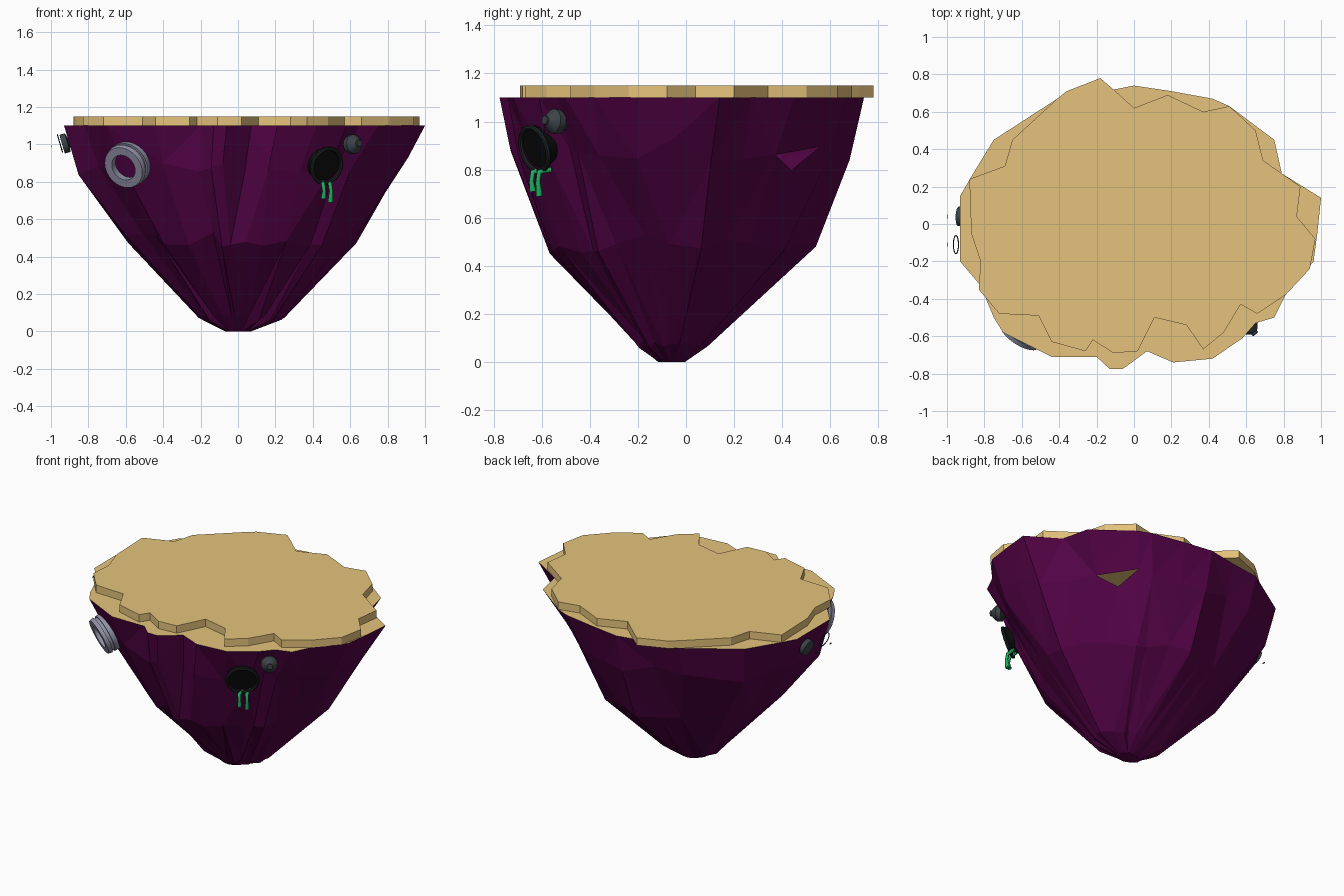
import bpy, bmesh, math, random
from mathutils import Vector

if "Cube" in bpy.data.objects:
    bpy.data.objects.remove(bpy.data.objects["Cube"])
random.seed(4)


def material(name, r, g, b):
    m = bpy.data.materials.new(name)
    m.diffuse_color = (r, g, b, 1)
    m.use_nodes = True
    m.node_tree.nodes["Principled BSDF"].inputs["Base Color"].default_value = m.diffuse_color
    return m


PURPLE = material("purple rock", .088, .001, .062)
SAND = material("sand", .78, .54, .20)
STEEL = material("pale steel", .28, .28, .38)
IRON = material("dark iron", .045, .055, .062)
RUBBER = material("black rim", .012, .016, .016)
BLACK = material("black hole", .003, .003, .003)
GREEN = material("green slime", .012, .40, .11)


def finish(bm, name, mats, smooth=False):
    me = bpy.data.meshes.new(name)
    bm.to_mesh(me)
    bm.free()
    for m in mats:
        me.materials.append(m)
    for p in me.polygons:
        p.use_smooth = smooth
    ob = bpy.data.objects.new(name, me)
    bpy.context.collection.objects.link(ob)
    if smooth:
        bpy.context.view_layer.objects.active = ob
        ob.select_set(True)
        bpy.ops.object.shade_smooth_by_angle(angle=math.radians(35))
        ob.select_set(False)
    return ob


def lathe(name, profile, loc, axis, mat, n=24, closed=False):
    """Spin (radius, height) points about an axis."""
    bm = bmesh.new()
    rot = Vector(axis).to_track_quat('Z', 'Y')
    rings = []
    for r, h in profile:
        rings.append([bm.verts.new(Vector(loc) + rot @ Vector((
            r * math.cos(math.tau * i / n), r * math.sin(math.tau * i / n), h)))
            for i in range(n)])
    pairs = list(zip(rings, rings[1:]))
    if closed:
        pairs.append((rings[-1], rings[0]))
    for a, b in pairs:
        for i in range(n):
            j = (i + 1) % n
            bm.faces.new((a[i], a[j], b[j], b[i]))
    if not closed:
        bm.faces.new(rings[0][::-1])
        bm.faces.new(rings[-1])
    bmesh.ops.recalc_face_normals(bm, faces=bm.faces)
    return finish(bm, name, [mat], True)


def torus(name, R, r, loc, axis, mat):
    prof = [(R + r * math.cos(math.tau * k / 8), r * math.sin(math.tau * k / 8)) for k in range(8)]
    return lathe(name, prof, loc, axis, mat, 28, True)


# Rock: ragged rim, then rings shrinking towards the tip
rim = [(1, .14), (.79, .27), (.75, .45), (.51, .63), (.42, .67), (.2, .71), (0, .74),
       (-.2, .7), (-.41, .67), (-.75, .45), (-.86, .27), (-.93, .15), (-.93, -.2),
       (-.82, -.33), (-.75, -.5), (-.70, -.58), (-.44, -.71), (-.2, -.71), (-.13, -.775),
       (-.06, -.775), (.07, -.68), (.21, -.74), (.42, -.72), (.58, -.61), (.65, -.53),
       (.75, -.5), (.81, -.38), (.96, -.2), (.98, -.05)]
# z, centre x, centre y, radius x, radius y, share of raggedness, diagonal pinch
levels = [(.87, 0, -.02, .87, .70, .45, .055), (.49, .015, -.035, .63, .545, .3, .085),
          (.075, .02, -.055, .228, .15, .3, .04), (0, 0, -.06, .07, .055, 0, 0)]
bm = bmesh.new()
rings = [[bm.verts.new((x, y, 1.1)) for x, y in rim]]
for li, (z, cx, cy, rx, ry, mix, pinch) in enumerate(levels):
    ring = []
    for x, y in rim:
        a = math.atan2(y / .76, (x - .03) / .965)
        rough = math.hypot(y / .76, (x - .03) / .965)
        k = (1 - mix) + mix * rough + random.uniform(-.03, .02) * (li < 3)
        if not (x < 0 and y > 0):
            k -= pinch * math.sin(2 * a) ** 2
        dz = random.uniform(-.04, .04) if li < 2 else random.uniform(-.02, .02) * (li < 3)
        ring.append(bm.verts.new((cx + rx * k * math.cos(a), cy + ry * k * math.sin(a), z + dz)))
    rings.append(ring)
# bulges at the right and back, ledge at the back
rings[1][28].co = (.91, -.05, .93)
rings[1][6].co = (0, .68, .84)
rings[1][20].co.y += .05
rings[2][6].co = (0, .54, .48)
n = len(rim)
for a, b in zip(rings, rings[1:]):
    for i in range(n):
        j = (i + 1) % n
        f = bm.faces.new((a[i], b[i], b[j], a[j]))
        if a is rings[1] and i == 2:
            holed = f
bm.faces.new(rings[-1][::-1])
cap = bm.faces.new(rings[0])
cap.material_index = 1
# small hole in the back right wall
poked = bmesh.ops.poke(bm, faces=[holed])
top_mid = (rings[1][2].co + rings[1][3].co) / 2
low_mid = (rings[2][2].co + rings[2][3].co) / 2
poked["verts"][0].co = top_mid.lerp(low_mid, .2)
gone = max(poked["faces"], key=lambda t: t.calc_center_median().z)
bmesh.ops.delete(bm, geom=[gone], context='FACES_ONLY')
bmesh.ops.triangulate(bm, faces=bm.faces)
finish(bm, "rock", [PURPLE, SAND])

# Sand slab on top
slab = [(.97, -.08), (.87, .04), (.89, .2), (.79, .27), (.69, .34), (.65, .5), (.51, .63),
        (.37, .6), (.18, .69), (0, .62), (-.11, .72), (-.18, .78), (-.36, .71), (-.41, .67),
        (-.65, .45), (-.69, .31), (-.88, .24), (-.87, -.05), (-.82, -.2), (-.83, -.35),
        (-.72, -.48), (-.51, -.49), (-.44, -.63), (-.26, -.68), (-.22, -.62), (-.11, -.69),
        (.02, -.68), (.11, -.5), (.28, -.54), (.37, -.67), (.48, -.58), (.57, -.43),
        (.66, -.48), (.81, -.38), (.94, -.24)]
bm = bmesh.new()
lo = [bm.verts.new((x, y, 1.1)) for x, y in slab]
hi = [bm.verts.new((x, y, 1.15)) for x, y in slab]
bm.faces.new(lo[::-1])
bm.faces.new(hi)
for i in range(len(slab)):
    j = (i + 1) % len(slab)
    bm.faces.new((lo[i], lo[j], hi[j], hi[i]))
finish(bm, "sand_slab", [SAND])

# Wide steel outlet, front left
out = (-.5, -.78, -.38)
lathe("steel_outlet", [(.072, -.08), (.105, -.08), (.105, -.01), (.122, -.01), (.122, .02),
                       (.112, .02), (.112, .04), (.122, .04), (.116, .065), (.072, .065)],
      (-.58, -.552, .9), out, STEEL, 28, True)
lathe("outlet_back", [(.076, .02), (.076, .026)], (-.58, -.552, .9), out, PURPLE)

# Black drain with rim, front right
drain = Vector((.55, -.78, -.25)).normalized()
ring_c = Vector((.462, -.612, .89))
torus("drain_rim", .094, .011, ring_c + drain * .022, drain, RUBBER)
lathe("drain_hole", [(.09, -.03), (.09, .012)], ring_c + Vector((.0, 0, .008)), drain, BLACK)

# Slime drips hanging from the drain
for k, (x, y, bottom) in enumerate([(.455, -.637, .71), (.492, -.61, .69)]):
    cu = bpy.data.curves.new("slime_drip", 'CURVE')
    cu.dimensions = '3D'
    cu.bevel_depth = .011
    cu.bevel_resolution = 2
    cu.use_fill_caps = True
    sp = cu.splines.new('POLY')
    pts = [(x - .005, y + .05, .80), (x, y, .79), (x + .006, y - .005, .75), (x + .002, y, bottom)]
    sp.points.add(3)
    for p, c, r in zip(sp.points, pts, (1, 1, .9, 1.3)):
        p.co = (*c, 1)
        p.radius = r
    cu.materials.append(GREEN)
    bpy.context.collection.objects.link(bpy.data.objects.new("slime_drip_%d" % (k + 1), cu))

# Small iron nozzles
nozzle = [(.028, -.07), (.028, -.02), (.052, -.015), (.052, .015), (.03, .04), (.018, .05), (.018, .06)]
lathe("front_nozzle", nozzle, (.612, -.542, 1.0), (.6, -.75, .1), IRON, 16)
lathe("left_nozzle", nozzle[:4], (-.925, .04, 1.005), (-.95, .03, -.28), IRON, 16)

# Thin hoop and slivers beside the left nozzle
torus("left_hoop", .048, .003, (-.952, -.11, 1.005), (-.95, 0, -.28), RUBBER)
for k, y in enumerate((.04, -.11)):
    bm = bmesh.new()
    bmesh.ops.create_cube(bm, size=1)
    for v in bm.verts:
        v.co = Vector((v.co.x * .004 - .998, v.co.y * .02 + y, v.co.z * .006 + .99))
    finish(bm, "left_sliver_%d" % (k + 1), [RUBBER])
